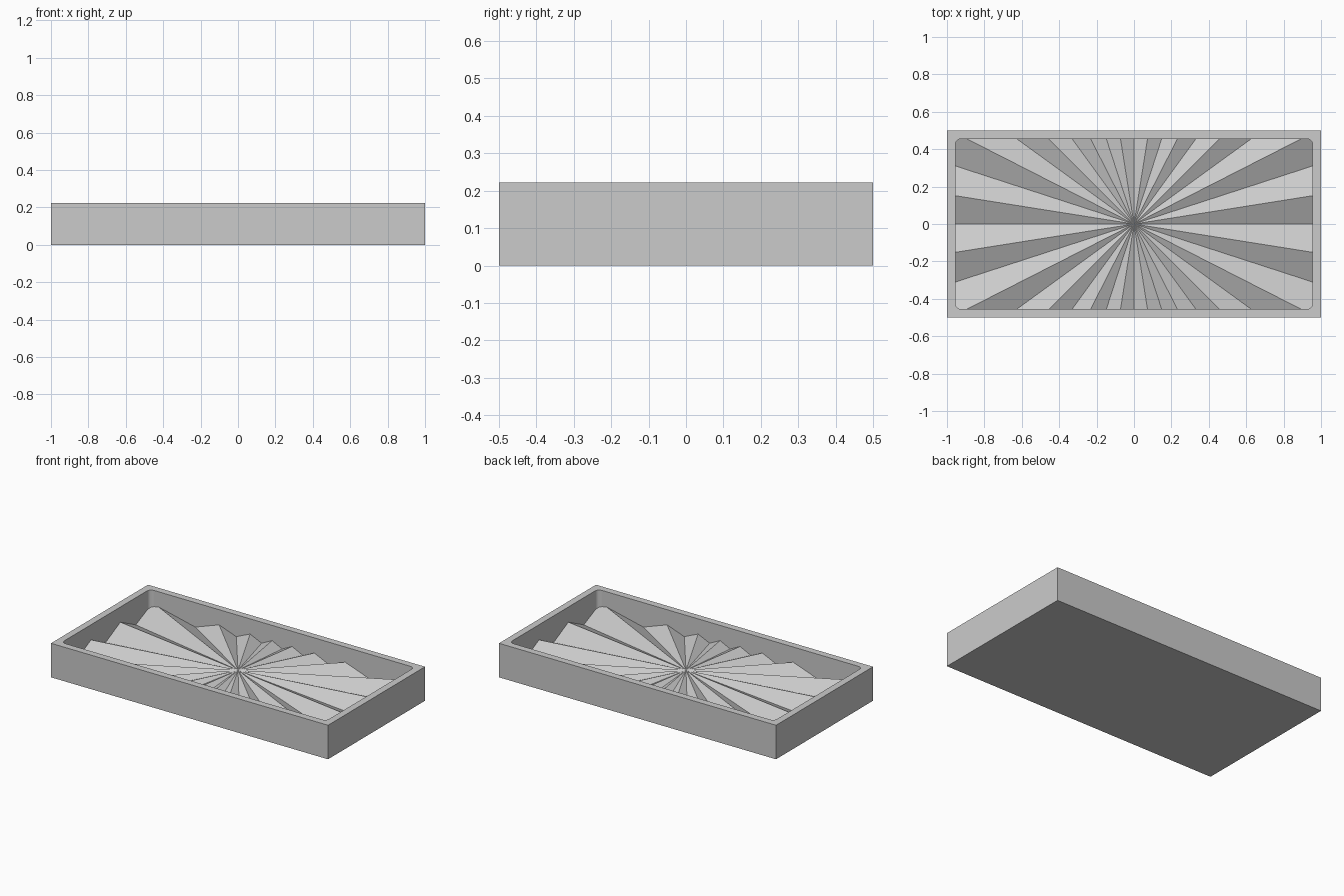
import bpy, bmesh, math

if "Cube" in bpy.data.objects:
    bpy.data.objects.remove(bpy.data.objects["Cube"])

W, D, H = 1.0, 0.5, 0.222          # outer half sizes and height
IW, ID, R = 0.955, 0.455, 0.03     # recess half sizes and corner radius
ZC, FALL = 0.123, 0.078            # ridge level, valley fall per unit radius
STEP = math.radians(9)             # 40 pleat faces


def make_object(name, bm):
    bmesh.ops.recalc_face_normals(bm, faces=bm.faces[:])
    mesh = bpy.data.meshes.new(name)
    bm.to_mesh(mesh)
    bm.free()
    obj = bpy.data.objects.new(name, mesh)
    bpy.context.collection.objects.link(obj)
    return obj


def pleat_z(x, y):
    # ridges lie on odd multiples of the step, valleys on even ones
    a = math.atan2(y, x) % (2 * STEP)
    return ZC - FALL * math.hypot(x, y) * math.sin(abs(a - STEP)) / math.sin(STEP)


# Outline of the recess: fold ends plus rounded corners
outline = []
for i in range(40):
    c, s = math.cos(i * STEP), math.sin(i * STEP)
    t = min(IW / max(abs(c), 1e-9), ID / max(abs(s), 1e-9))
    outline.append((c * t, s * t))
for sx in (-1, 1):
    for sy in (-1, 1):
        for i in range(7):
            a = math.radians(15 * i)
            outline.append((sx * (IW - R + R * math.cos(a)),
                            sy * (ID - R + R * math.sin(a))))
outline.sort(key=lambda p: math.atan2(p[1], p[0]) % (2 * math.pi - 1e-7))

# Cutter: recess volume with a pleated sunburst floor
bm = bmesh.new()
hub = bm.verts.new((0, 0, ZC))
low = [bm.verts.new((x, y, pleat_z(x, y))) for x, y in outline]
top = [bm.verts.new((x, y, H + 0.1)) for x, y in outline]
n = len(outline)
for i in range(n):
    j = (i + 1) % n
    bm.faces.new((hub, low[j], low[i]))
    bm.faces.new((low[i], low[j], top[j], top[i]))
bm.faces.new(top)
cutter = make_object("recess_cutter", bm)
cutter.hide_render = True
cutter.hide_viewport = True

# Tray block with the recess cut out
bm = bmesh.new()
bmesh.ops.create_cube(bm, size=1)
for v in bm.verts:
    v.co = (v.co.x * 2 * W, v.co.y * 2 * D, (v.co.z + 0.5) * H)
tray = make_object("sunburst_tray", bm)
mod = tray.modifiers.new("recess", 'BOOLEAN')
mod.operation = 'DIFFERENCE'
mod.solver = 'EXACT'
mod.object = cutter
